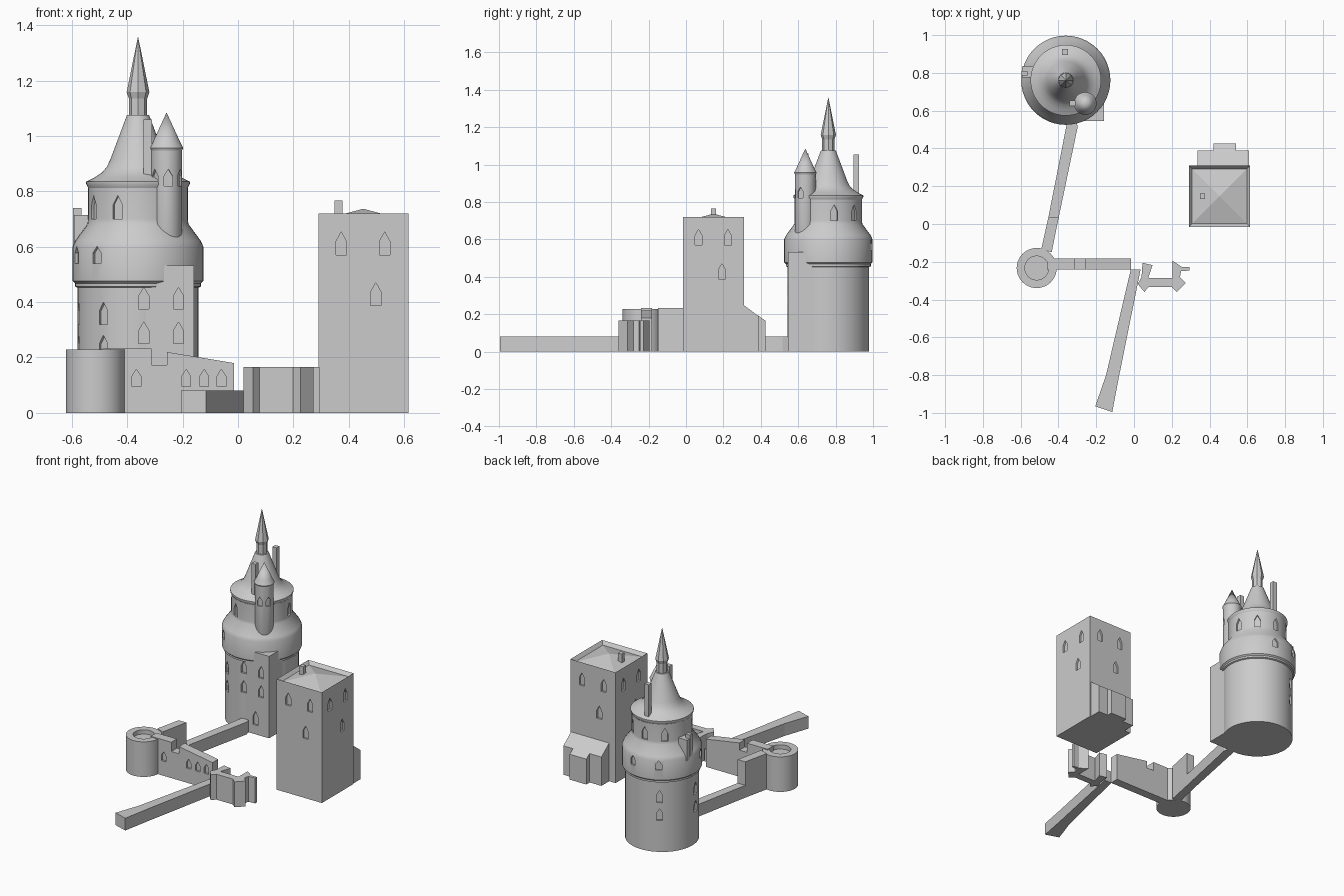
import bpy, bmesh
from math import cos, sin, pi, radians

if "Cube" in bpy.data.objects:
    bpy.data.objects.remove(bpy.data.objects["Cube"])

def finish(name, bm, smooth=False):
    bmesh.ops.recalc_face_normals(bm, faces=bm.faces)
    me = bpy.data.meshes.new(name)
    bm.to_mesh(me)
    bm.free()
    ob = bpy.data.objects.new(name, me)
    bpy.context.collection.objects.link(ob)
    if smooth:
        shade(ob)
    return ob

def shade(ob):
    bpy.ops.object.select_all(action='DESELECT')
    ob.select_set(True)
    bpy.context.view_layer.objects.active = ob
    bpy.ops.object.shade_smooth_by_angle(angle=radians(30))

def lathe(name, profile, x, y, n=48, smooth=True):
    """Closed solid from (radius, z) points that start and end on the axis."""
    bm = bmesh.new()
    rings = []
    for r, z in profile:
        k = 1 if r == 0 else n
        rings.append([bm.verts.new((x + r * cos(2 * pi * i / n), y + r * sin(2 * pi * i / n), z))
                      for i in range(k)])
    for a, b in zip(rings, rings[1:]):
        for i in range(n):
            j = (i + 1) % n
            if len(a) == 1:
                bm.faces.new((a[0], b[i], b[j]))
            elif len(b) == 1:
                bm.faces.new((a[i], a[j], b[0]))
            else:
                bm.faces.new((a[i], a[j], b[j], b[i]))
    return finish(name, bm, smooth)

def prism(name, pts, lo, hi, axis='z'):
    """Extrude a 2D outline along z (xy outline), y (xz outline) or x (yz outline)."""
    put = {'z': lambda a, b, t: (a, b, t), 'y': lambda a, b, t: (a, t, b),
           'x': lambda a, b, t: (t, a, b)}[axis]
    bm = bmesh.new()
    A = [bm.verts.new(put(a, b, lo)) for a, b in pts]
    B = [bm.verts.new(put(a, b, hi)) for a, b in pts]
    bm.faces.new(A)
    bm.faces.new(B)
    for i in range(len(A)):
        j = (i + 1) % len(A)
        bm.faces.new((A[i], A[j], B[j], B[i]))
    return finish(name, bm)

def box(name, x0, x1, y0, y1, z0, z1):
    return prism(name, [(x0, y0), (x1, y0), (x1, y1), (x0, y1)], z0, z1)

def carve(targets, windows, w=0.037, depth=0.012):
    """Recess pointed windows given as (x, y, sill z, height, facing angle)."""
    bm = bmesh.new()
    for x, y, z, h, deg in windows:
        c, s = cos(radians(deg)), sin(radians(deg))
        shape = [(-w/2, 0), (w/2, 0), (w/2, h * .6), (0, h), (-w/2, h * .6)]
        A, B = [[bm.verts.new((x + d * c - u * s, y + d * s + u * c, z + v)) for u, v in shape]
                for d in (-depth, 0.02)]
        bm.faces.new(A)
        bm.faces.new(B)
        for i in range(5):
            j = (i + 1) % 5
            bm.faces.new((A[i], A[j], B[j], B[i]))
    cutter = finish("window_cutter", bm)
    cutter.hide_render = True
    for ob in targets:
        m = ob.modifiers.new("windows", 'BOOLEAN')
        m.operation, m.solver, m.object = 'DIFFERENCE', 'EXACT', cutter
        bpy.ops.object.select_all(action='DESELECT')
        bpy.context.view_layer.objects.active = ob
        ob.select_set(True)
        bpy.ops.object.modifier_apply(modifier=m.name)
    bpy.data.objects.remove(cutter)

def around(cx, cy, r, z, h, angles):
    return [(cx + r * cos(radians(a)), cy + r * sin(radians(a)), z, h, a) for a in angles]

# Great round tower with its bulging gallery and flared roof
TX, TY = -0.361, 0.761
tower = lathe("round_tower", [(0, 0), (.218, 0), (.218, .452), (.227, .456), (.227, .468), (.236, .476),
              (.236, .60), (.226, .622), (.182, .682), (.180, .70), (.180, .812), (0, .812)], TX, TY)
lathe("tower_roof", [(0, .81), (.178, .81), (.187, .826), (.187, .835), (.155, .851), (.13, .868),
      (.113, .888), (.10, .915), (.04, 1.075), (0, 1.075)], TX, TY)
lathe("spire", [(0, 1.05), (.033, 1.05), (.033, 1.135), (.041, 1.158), (0, 1.36)], TX, TY, 8, False)

# Square stair block against the tower
block = box("stair_block", -.361, -.158, .545, TY, 0, .533)
carve([tower, block], [(x, .545, z, .078, 270) for x in (-.34, -.215) for z in (.375, .25)]
      + [(-.256, .545, .06, .09, 270)])
carve([tower], around(TX, TY, .18, .70, .085, (10, 50, 90, 130, 207, 246))
      + around(TX, TY, .236, .54, .062, (78, 120, 200, 231))
      + around(TX, TY, .218, .32, .08, (121, 190, 235))
      + around(TX, TY, .218, .205, .075, (121, 190, 235)))
shade(tower)

# Corner turret
UX, UY = -.258, .638
turret = lathe("turret", [(0, .54), (.03, .54), (.056, .62), (.056, .95), (0, .95)], UX, UY, 32)
carve([turret], around(UX, UY, .056, .82, .06, (220, 277, 332)), w=.03, depth=.009)
shade(turret)
lathe("turret_roof", [(0, .945), (.055, .945), (.060, .957), (.046, .985), (0, 1.085)], UX, UY, 32)

# Tower chimneys and small side oriel
box("front_chimney", -.341, -.311, .625, .655, .80, 1.06)
box("back_chimney", -.380, -.350, .896, .926, .80, 1.053)
box("oriel", -.592, -.53, .775, .835, .58, .715)
box("oriel_chimney", -.595, -.565, .785, .81, .60, .74)

# Square keep: walls with sunken roof behind a parapet
keep = box("keep", .29, .615, -.016, .31, 0, .72)
bm = bmesh.new()
bm.from_mesh(keep.data)
top = [f for f in bm.faces if f.calc_center_median().z > .71]
bmesh.ops.inset_region(bm, faces=top, thickness=.025)
top = [f for f in bm.faces if f.normal.z > .9 and f.calc_area() > .06]
for v in top[0].verts:
    v.co.z = .698
apex = bmesh.ops.poke(bm, faces=top)['verts'][0]
apex.co.z = .737
bm.to_mesh(keep.data)
bm.free()
wins = []
for z, offs in ((.57, (-.08, .077)), (.387, (.045,))):
    for o in offs:
        wins += [(.4525 + o, -.016, z, .083, 270), (.615, .147 + o, z, .083, 0),
                 (.4525 - o, .31, z, .083, 90), (.29, .147 - o, z, .083, 180)]
carve([keep], wins)
box("keep_chimney", .349, .377, .133, .161, .69, .766)

# Lean-to and porch behind the keep
prism("lean_to", [(.30, 0), (.39, 0), (.39, .188), (.31, .248), (.30, .248)], .336, .61, 'x')
prism("lean_to_porch", [(.38, 0), (.425, 0), (.425, .165), (.38, .196)], .42, .54, 'x')

# Low round bastion with a sunken top
lathe("bastion", [(0, 0), (.106, 0), (.106, .228), (.063, .228), (.063, .20), (0, .20)], -.515, -.233)

# Wall from bastion to tower: tall stub, then low run
prism("side_wall_tall", [(-.49, -.13), (-.436, -.15), (-.398, .037), (-.453, .037)], 0, .233)
prism("side_wall_low", [(-.453, .037), (-.398, .037), (-.298, .515), (-.31, .56), (-.35, .56)], 0, .08)

# Front wall with notched, falling top edge
front = prism("front_wall", [(-.46, 0), (-.015, 0), (-.015, .18), (-.257, .22), (-.257, .173),
              (-.312, .173), (-.312, .233), (-.46, .233)], -.24, -.182, 'y')
carve([front], [(x, -.24, .095, .062, 270) for x in (-.367, -.187, -.122, -.06)], w=.032)

# Low approach wall running forward, bending near its end
prism("approach_wall", [(-.017, -.24), (.035, -.24), (-.08, -.81), (-.115, -.995), (-.205, -.965),
      (-.148, -.80)], 0, .08)

# Gatehouse with angled buttresses
prism("gatehouse", [(.045, -.205), (.098, -.218), (.075, -.287), (.205, -.287), (.205, -.195),
      (.255, -.228), (.295, -.228), (.295, -.246), (.25, -.25), (.243, -.28), (.273, -.312),
      (.226, -.36), (.198, -.333), (.077, -.333), (.055, -.36), (.02, -.318), (.04, -.28)], 0, .165)
